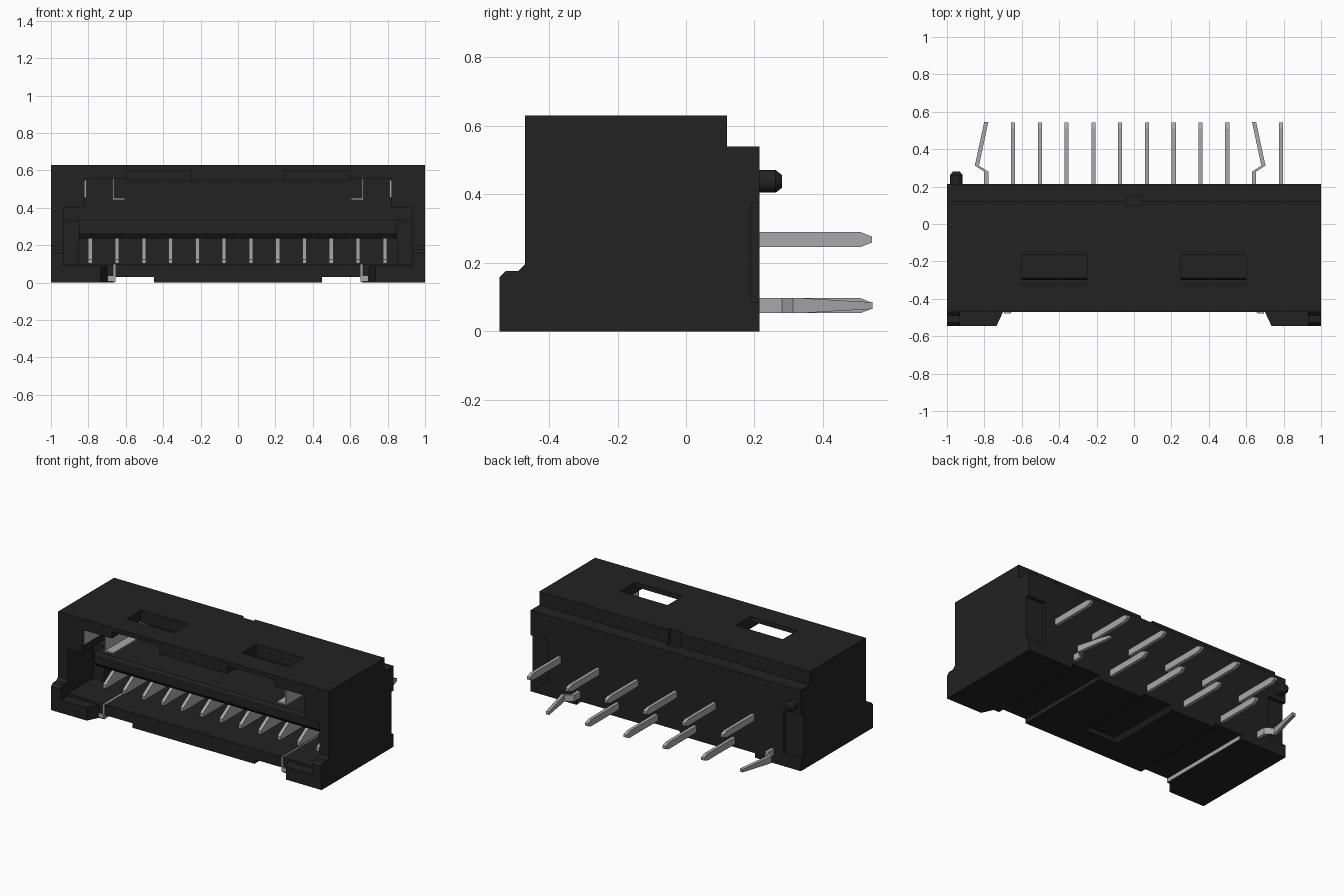
import bpy, bmesh, math
from mathutils import Vector

cube = bpy.data.objects.get("Cube")
if cube:
    bpy.data.objects.remove(cube, do_unlink=True)


def material(name, rgb, metallic=0.0):
    m = bpy.data.materials.new(name)
    m.use_nodes = True
    m.diffuse_color = (*rgb, 1)
    b = m.node_tree.nodes["Principled BSDF"]
    b.inputs["Base Color"].default_value = (*rgb, 1)
    b.inputs["Roughness"].default_value = 0.6
    return m


BLACK = material("black plastic", (0.016, 0.016, 0.016))
METAL = material("tin grey", (0.40, 0.39, 0.42))


def prism(name, pts, axis, a, b, mat):
    """Extrude a 2D outline along an axis: x uses (y, z), z uses (x, y)."""
    def place(p, t):
        return (t, p[0], p[1]) if axis == "x" else (p[0], p[1], t)
    bm = bmesh.new()
    low = [bm.verts.new(place(p, a)) for p in pts]
    top = [bm.verts.new(place(p, b)) for p in pts]
    n = len(pts)
    bm.faces.new(low)
    bm.faces.new(top)
    for i in range(n):
        j = (i + 1) % n
        bm.faces.new((low[i], low[j], top[j], top[i]))
    bmesh.ops.recalc_face_normals(bm, faces=bm.faces)
    me = bpy.data.meshes.new(name)
    bm.to_mesh(me)
    bm.free()
    me.materials.append(mat)
    ob = bpy.data.objects.new(name, me)
    bpy.context.collection.objects.link(ob)
    return ob


def box(name, x, y, z, mat=BLACK):
    return prism(name, [(x[0], y[0]), (x[1], y[0]), (x[1], y[1]), (x[0], y[1])],
                 "z", z[0], z[1], mat)


def cut(target, cutter):
    cutter.hide_render = True
    mod = target.modifiers.new("cut", "BOOLEAN")
    mod.operation = "DIFFERENCE"
    mod.solver = "EXACT"
    mod.object = cutter
    bpy.context.view_layer.objects.active = target
    bpy.ops.object.modifier_apply(modifier=mod.name)
    bpy.data.objects.remove(cutter, do_unlink=True)


def span(s, a, b):
    return tuple(sorted((s * a, s * b)))


# Housing shell with a stepped rear
housing = prism("housing", [(-0.47, 0), (0.215, 0), (0.215, 0.54), (0.12, 0.54),
                            (0.12, 0.63), (-0.47, 0.63)], "x", -1, 1, BLACK)

# Front cavity, wide below and narrower above
BACK = 0.08
cut(housing, box("cutter", (-0.93, 0.93), (-0.6, BACK), (0.1, 0.402)))
cut(housing, box("cutter", (-0.82, 0.82), (-0.6, BACK - 0.002), (0.3, 0.547)))
for s in (-1, 1):
    # Raised corners of the opening, latch grooves and top windows
    cut(housing, box("cutter", span(s, 0.6, 0.818), (-0.6, BACK - 0.004), (0.5, 0.556)))
    cut(housing, box("cutter", span(s, 0.25, 0.602), (-0.6, -0.167), (0.5, 0.6)))
    cut(housing, box("cutter", span(s, 0.252, 0.6), (-0.32, -0.165), (0.5, 0.7)))
    # Shallow pockets on the rear corners
    cut(housing, box("cutter", span(s, 0.87, 1.1), (0.19, 0.3), (0.085, 0.375)))
    # Underside relief
    cut(housing, prism("cutter", [(-0.7, -0.05), (-0.7, 0.03), (0.3, 0.03), (0.3, -0.05)],
                       "x", *span(s, 0.45, 0.66), BLACK))
# Tapered relief under the middle
relief = prism("cutter", [(-0.13, -0.01), (0.13, -0.01), (0.1, 0.03), (-0.1, 0.03)],
               "z", -0.3, 0.7, BLACK)
for v in relief.data.vertices:
    x, z, y = v.co
    v.co = (x, y, z)
relief.data.flip_normals()
cut(housing, relief)
# Small notch in the rear ledge
cut(housing, box("cutter", (-0.045, 0.045), (0.1, 0.145), (0.525, 0.7)))

# Tongue across the cavity
prism("tongue", [(-0.30, 0.26), (-0.28, 0.235), (0.09, 0.235), (0.09, 0.335),
                 (-0.29, 0.335), (-0.30, 0.32)], "x", -0.85, 0.85, BLACK)

for s, side in ((-1, "right"), (1, "left")):
    # Front feet: low inner block plus taller outer post
    prism(f"{side}_foot", [(s * 0.7, -0.465), (s * 0.7, -0.47), (s * 0.735, -0.545),
                           (s * 0.935, -0.545), (s * 0.935, -0.465)], "z", 0, 0.085, BLACK)
    prism(f"{side}_foot_post", [(-0.465, 0), (-0.545, 0), (-0.545, 0.158), (-0.527, 0.176),
                                (-0.49, 0.176), (-0.47, 0.196), (-0.465, 0.196)],
          "x", *span(s, 0.93, 1.0), BLACK)
    # Side rails that close the lower corners of the cavity
    box(f"{side}_rail", span(s, 0.85, 0.935), (-0.2, 0.09), (0.09, 0.335))
    # Metal retention clip
    box(f"{side}_clip_wall", span(s, 0.664, 0.672), (-0.45, 0.0), (0.445, 0.556), METAL)
    box(f"{side}_clip_shelf", span(s, 0.605, 0.672), (-0.45, -0.1), (0.442, 0.452), METAL)
    box(f"{side}_clip_side", span(s, 0.811, 0.8195), (-0.46, -0.23), (0.455, 0.55), METAL)
    box(f"{side}_clip_leg", span(s, 0.655, 0.665), (-0.474, 0.2), (0.004, 0.1), METAL)
    box(f"{side}_clip_toe", span(s, 0.66, 0.695), (-0.478, -0.465), (0.008, 0.035), METAL)

# Contacts inside and solder pins outside
W = 0.011
for i in range(12):
    x = -0.79 + 0.1432 * i
    prism(f"contact_{i + 1}", [(-0.28, 0.102), (-0.28, 0.125), (-0.25, 0.145), (-0.1, 0.238),
                               (0.085, 0.238), (0.085, 0.102)], "x", x - W, x + W, METAL)
    z = 0.075 if i % 2 == 0 else 0.268
    h = 0.022
    if i in (0, 10):
        # Kinked locking pin, bent outward
        d = -1 if i == 0 else 1
        path = [(0, 0.2), (0, 0.28), (0.05, 0.312), (0.045, 0.335), (0, 0.545)]
        left = [(x + d * px - W, py) for px, py in path]
        right = [(x + d * px + W, py) for px, py in path]
        pin = prism(f"solder_pin_{i + 1}", left + right[::-1], "z", z - h, z + h, METAL)
        for v in pin.data.vertices:
            if v.co.y > 0.54:
                v.co.z = z + (v.co.z - z) * 0.45
    else:
        prism(f"solder_pin_{i + 1}", [(0.2, z - h), (0.51, z - h), (0.543, z - h * 0.4),
                                      (0.543, z + h * 0.4), (0.51, z + h), (0.2, z + h)],
              "x", x - W, x + W, METAL)

# Locating peg with a chamfered end
bm = bmesh.new()
rings = [(0.2, 0.033), (0.262, 0.033), (0.281, 0.018)]
loops = [[bm.verts.new((-0.95 + r * math.cos(t * math.tau / 24), y,
                        0.438 + r * math.sin(t * math.tau / 24))) for t in range(24)]
         for y, r in rings]
for a, b in zip(loops, loops[1:]):
    for k in range(24):
        bm.faces.new((a[k], a[(k + 1) % 24], b[(k + 1) % 24], b[k]))
bm.faces.new(loops[0])
bm.faces.new(loops[-1])
bmesh.ops.recalc_face_normals(bm, faces=bm.faces)
me = bpy.data.meshes.new("locating_peg")
bm.to_mesh(me)
bm.free()
me.materials.append(BLACK)
peg = bpy.data.objects.new("locating_peg", me)
bpy.context.collection.objects.link(peg)
bpy.ops.object.select_all(action="DESELECT")
peg.select_set(True)
bpy.context.view_layer.objects.active = peg
bpy.ops.object.shade_smooth_by_angle(angle=math.radians(30))
